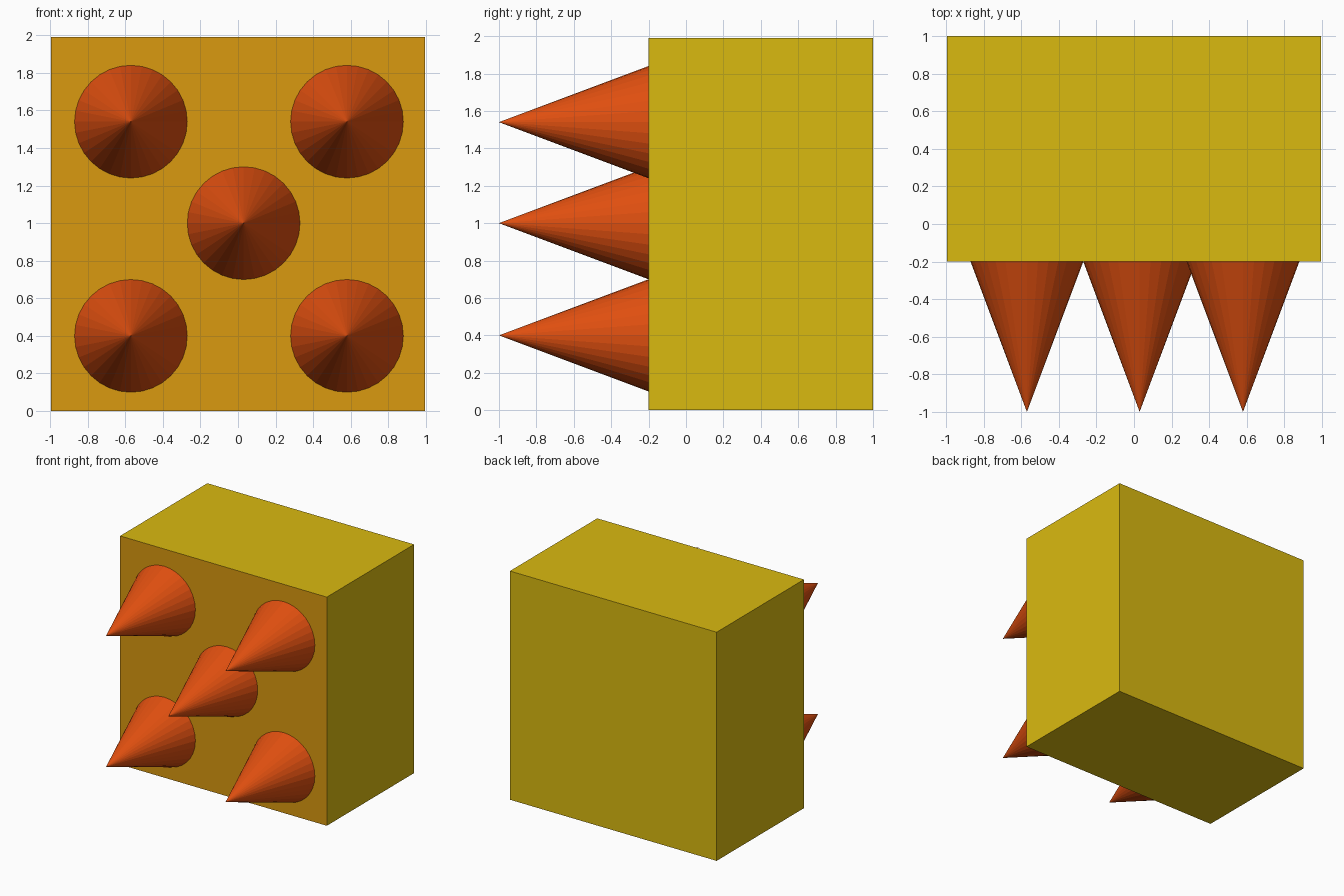
import bpy, math

if "Cube" in bpy.data.objects:
    bpy.data.objects.remove(bpy.data.objects["Cube"])

FRONT_Y, TIP_Y, BACK_Y = -0.2, -1.0, 1.0
WIDTH, HEIGHT = 1.99, 1.99


def material(name, rgb):
    m = bpy.data.materials.new(name)
    m.diffuse_color = (*rgb, 1.0)
    m.use_nodes = True
    m.node_tree.nodes["Principled BSDF"].inputs["Base Color"].default_value = m.diffuse_color
    return m


yellow = material("yellow", (0.70, 0.49, 0.005))
amber = material("amber", (0.70, 0.32, 0.005))
orange_red = material("orange_red", (0.76, 0.08, 0.005))

# Block: yellow all over, with an amber front face
bpy.ops.mesh.primitive_cube_add(size=1, location=(0, (FRONT_Y + BACK_Y) / 2, HEIGHT / 2))
block = bpy.context.object
block.name = "block"
block.scale = (WIDTH, BACK_Y - FRONT_Y, HEIGHT)
bpy.ops.object.transform_apply(location=False, rotation=False, scale=True)
block.data.materials.append(yellow)
block.data.materials.append(amber)
for face in block.data.polygons:
    face.material_index = 1 if face.normal.y < -0.5 else 0


# Spikes: cones pointing forward, flat shaded
def spike(name, x, z):
    bpy.ops.mesh.primitive_cone_add(
        vertices=32, radius1=0.3, radius2=0, depth=FRONT_Y - TIP_Y,
        location=(x, (FRONT_Y + TIP_Y) / 2, z), rotation=(math.pi / 2, 0, 0))
    ob = bpy.context.object
    ob.name = name
    ob.data.materials.append(orange_red)


for side, x in (("left", -0.57), ("right", 0.58)):
    for level, z in (("lower", 0.40), ("upper", 1.54)):
        spike(f"{level}_{side}_spike", x, z)
spike("centre_spike", 0.03, 1.0)
